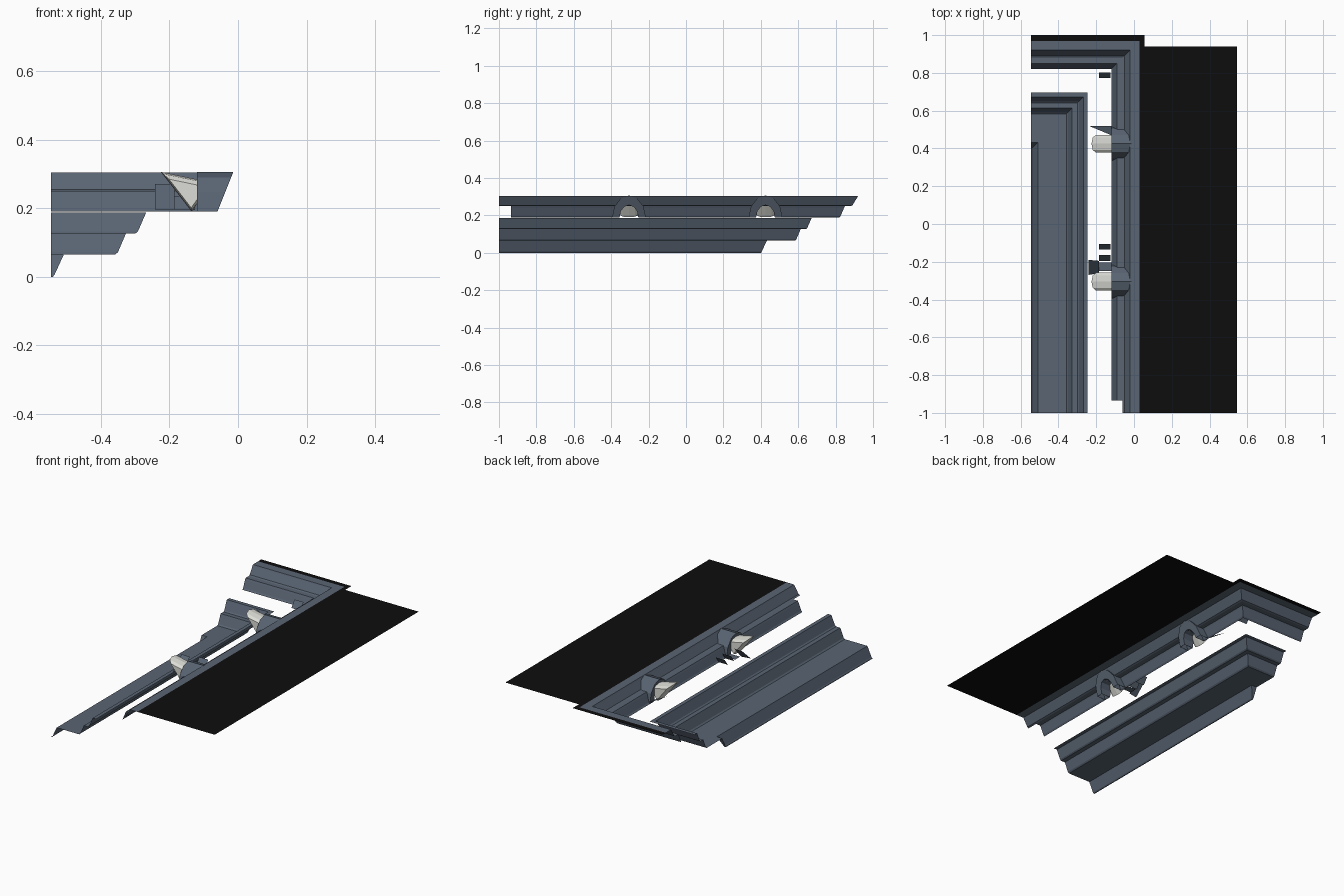
import bpy, bmesh, math
from mathutils import Vector

if "Cube" in bpy.data.objects:
    bpy.data.objects.remove(bpy.data.objects["Cube"])


def material(name, rgb):
    m = bpy.data.materials.new(name)
    m.diffuse_color = (*rgb, 1)
    m.use_nodes = True
    m.node_tree.nodes["Principled BSDF"].inputs["Base Color"].default_value = m.diffuse_color
    return m


SLATE = material("slate_blue", (0.10, 0.128, 0.17))
WHITE = material("warm_white", (0.72, 0.72, 0.68))
BLACK = material("black", (0.004, 0.004, 0.004))

LEFT, FRONT, CORNER = -0.545, -1.0, 0.94   # CORNER: y minus x along the mitre
LIGHTS = (-0.305, 0.425)


def build(name, verts, faces, mat):
    me = bpy.data.meshes.new(name)
    me.from_pydata(verts, [], faces)
    ob = bpy.data.objects.new(name, me)
    bpy.context.collection.objects.link(ob)
    me.materials.append(mat)
    return ob


def trim(name, profile, start=lambda i: FRONT, gap=lambda i: False):
    """Sweep an (x, z) profile along y, mitre it, and run it to the left edge."""
    verts, faces = [], []

    def quad(*pts):
        n = len(verts)
        verts.extend(pts)
        faces.append((n, n + 1, n + 2, n + 3))

    for i, ((x0, z0), (x1, z1)) in enumerate(zip(profile, profile[1:])):
        cuts = [start(i)]
        if gap(i):
            for c in LIGHTS:
                cuts += [c - 0.05, c + 0.05]
        cuts.append(None)
        for a, b in zip(cuts[::2], cuts[1::2]):
            ya, yb = (x0 + CORNER, x1 + CORNER) if b is None else (b, b)
            quad((x0, a, z0), (x0, ya, z0), (x1, yb, z1), (x1, a, z1))
        quad((x0, x0 + CORNER, z0), (LEFT, x0 + CORNER, z0),
             (LEFT, x1 + CORNER, z1), (x1, x1 + CORNER, z1))
    ob = build(name, verts, faces, SLATE)
    bm = bmesh.new()
    bm.from_mesh(ob.data)
    bmesh.ops.remove_doubles(bm, verts=bm.verts, dist=1e-4)
    bm.to_mesh(ob.data)
    bm.free()
    return ob


# Outer stepped trim with openings at the lights
outer = [(0.03, 0.304), (-0.02, 0.304), (-0.025, 0.295), (-0.05, 0.254), (-0.06, 0.25),
         (-0.09, 0.25), (-0.095, 0.24), (-0.113, 0.198), (-0.12, 0.19)]
trim("outer_trim", outer, start=lambda i: FRONT if i < 4 else -0.935,
     gap=lambda i: i >= 4)

# Inner stepped trim
inner = [(-0.245, 0.187), (-0.268, 0.187), (-0.292, 0.132), (-0.30, 0.126),
         (-0.327, 0.126), (-0.35, 0.072), (-0.358, 0.065), (-0.508, 0.065),
         (-0.535, 0.006), (-0.54, 0.0), (LEFT, 0.0)]
trim("inner_trim", inner)


# Black flat panels
def panel(name, x0, x1, y0, y1):
    build(name, [(x0, y0, 0.304), (x1, y0, 0.304), (x1, y1, 0.304), (x0, y1, 0.304)],
          [(0, 1, 2, 3)], BLACK)


panel("side_panel", 0.03, 0.545, -1, 0.94)
panel("back_panel", LEFT, 0.055, 0.97, 1)
panel("corner_panel", 0.03, 0.055, 0.94, 0.97)

for c in LIGHTS:
    # Arched collar, sloping outward with height
    verts, faces, n = [], [], 6
    for k in range(n + 1):
        a = math.pi * k / n
        for r, h in ((0.09, 0.115), (0.05, 0.065)):
            z = 0.19 + h * math.sin(a)
            y = c + r * math.cos(a)
            verts += [(-0.12, y, z), (-0.06 + 0.40 * (z - 0.19), y, z)]
    for k in range(n):
        p, q = 4 * k, 4 * k + 4
        for s, t in ((0, 1), (1, 3), (3, 2), (2, 0)):
            faces.append((p + s, p + t, q + t, q + s))
    build("light_collar", verts, faces, SLATE)

    # Fan-shaped lamp: triangular section shrinking to both sides
    pts = []
    for y, s in ((-0.047, 0.72), (-0.033, 0.92), (0, 1), (0.033, 0.92), (0.047, 0.72)):
        for x, z in ((-0.225, 0.306), (-0.075, 0.275), (-0.135, 0.19)):
            pts.append(Vector((-0.14 + (x + 0.14) * s, c + y, 0.23 + (z - 0.23) * s)))
    bm = bmesh.new()
    for p in pts:
        bm.verts.new(p)
    bmesh.ops.convex_hull(bm, input=bm.verts)
    ob = build("lamp", [], [], WHITE)
    bm.to_mesh(ob.data)
    bm.free()

# Bracket fins beside the lamps
build("rear_fin", [(-0.24, 0.52, 0.27), (-0.12, 0.52, 0.20), (-0.12, 0.47, 0.20)],
      [(0, 1, 2)], SLATE)
build("front_fin", [(-0.242, -0.19, 0.27), (-0.185, -0.195, 0.27),
                    (-0.185, -0.26, 0.197), (-0.242, -0.27, 0.197)],
      [(0, 1, 2, 3)], SLATE)
build("front_fin_arm", [(-0.185, -0.205, 0.2), (-0.12, -0.205, 0.2),
                        (-0.12, -0.25, 0.2), (-0.185, -0.25, 0.2)],
      [(0, 1, 2, 3)], SLATE)

# Small slanted clips along the trim
for y in (0.787, -0.12, -0.18):
    build("clip", [(-0.185, y - 0.015, 0.195), (-0.125, y - 0.015, 0.195),
                   (-0.125, y + 0.015, 0.235), (-0.185, y + 0.015, 0.235)],
          [(0, 1, 2, 3)], SLATE)
